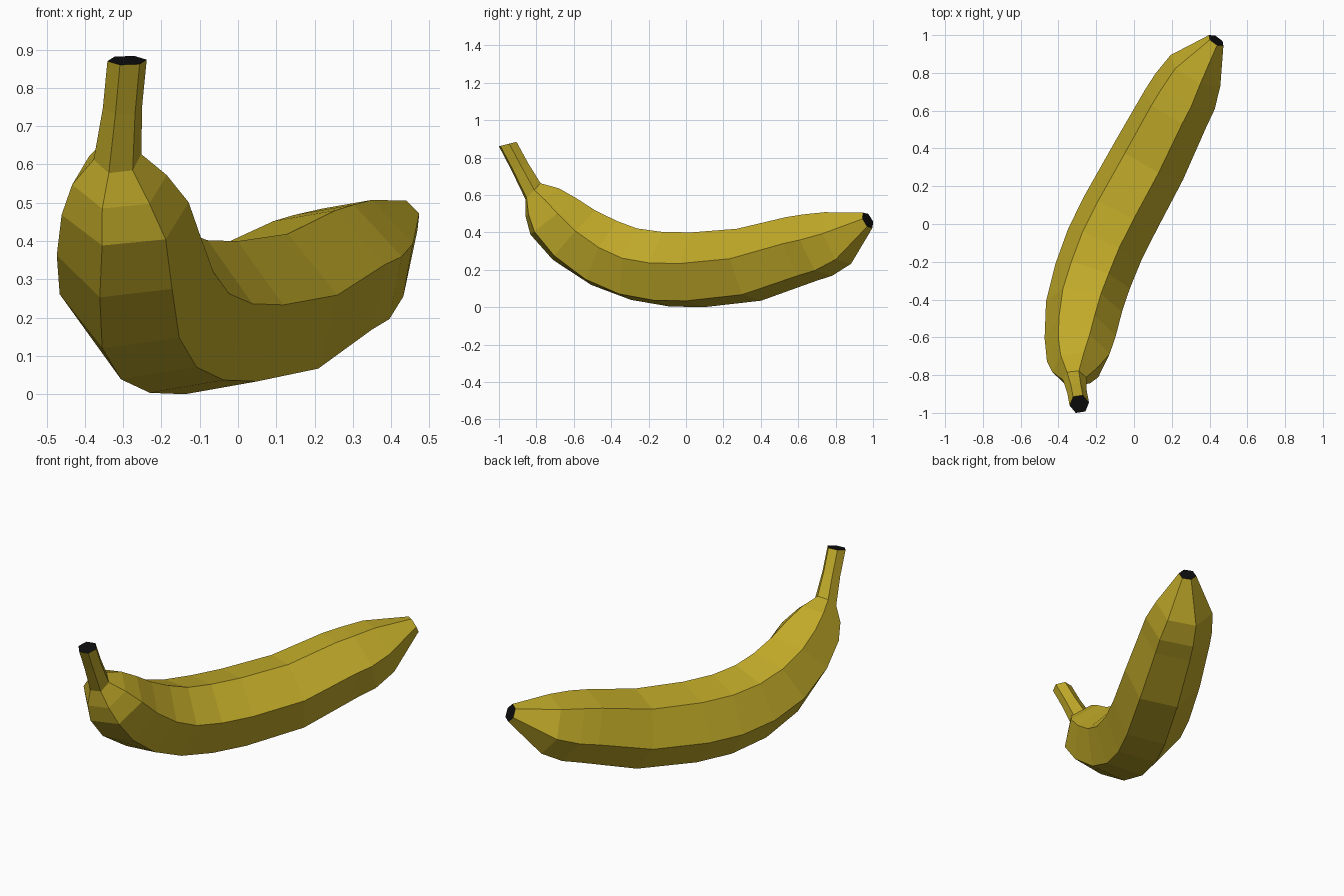
import bpy, bmesh
from math import sin, cos, radians
from mathutils import Vector

if "Cube" in bpy.data.objects:
    bpy.data.objects.remove(bpy.data.objects["Cube"])

def material(name, rgb):
    m = bpy.data.materials.new(name)
    m.diffuse_color = (*rgb, 1)
    m.use_nodes = True
    m.node_tree.nodes["Principled BSDF"].inputs["Base Color"].default_value = m.diffuse_color
    return m

# Rings from stem to tip: x, y, z, radius, heading, pitch
RINGS = [
    (-.28, -.955, .877, .052, 0, -76),
    (-.292, -.89, .755, .052, 0, -66),
    (-.305, -.82, .625, .063, 0, -44),
    (-.30, -.77, .565, .125, 0, -50),
    (-.285, -.71, .49, .168, 0, -52),
    (-.275, -.60, .39, .19, 4, -42),
    (-.255, -.44, .295, .205, 12, -27),
    (-.21, -.28, .235, .21, 20, -13),
    (-.145, -.11, .208, .214, 25, -4),
    (-.06, .06, .205, .214, 27, 0),
    (.09, .335, .232, .209, 28, 10),
    (.23, .61, .315, .192, 28, 18),
    (.28, .70, .337, .185, 28, 19),
    (.335, .81, .375, .157, 29, 20),
    (.445, .97, .47, .048, 33, 25),
]
SIDES, ROLL = 6, 9

bm = bmesh.new()
loops = []
for x, y, z, r, heading, pitch in RINGS:
    h, p = radians(heading), radians(pitch)
    right = Vector((cos(h), -sin(h), 0))
    along = Vector((sin(h) * cos(p), cos(h) * cos(p), sin(p)))
    up = right.cross(along)
    angles = [radians(ROLL + 360 * k / SIDES) for k in range(SIDES)]
    loops.append([bm.verts.new(Vector((x, y, z)) + r * (cos(a) * right + sin(a) * up))
                  for a in angles])

# Peel
for a, b in zip(loops, loops[1:]):
    for k in range(SIDES):
        n = (k + 1) % SIDES
        bm.faces.new((a[k], a[n], b[n], b[k]))

# Dark cut stem and blossom end
for ring in (loops[0], loops[-1]):
    bm.faces.new(ring).material_index = 1
bmesh.ops.recalc_face_normals(bm, faces=bm.faces)

# Stand on the ground, centred
lo = [min(v.co[i] for v in bm.verts) for i in range(3)]
hi = [max(v.co[i] for v in bm.verts) for i in range(3)]
shift = Vector((-(lo[0] + hi[0]) / 2, -(lo[1] + hi[1]) / 2, -lo[2]))
bmesh.ops.translate(bm, verts=bm.verts, vec=shift)

mesh = bpy.data.meshes.new("banana")
bm.to_mesh(mesh)
bm.free()
mesh.materials.append(material("peel yellow", (.53, .40, .022)))
mesh.materials.append(material("dark ends", (.004, .004, .004)))
obj = bpy.data.objects.new("banana", mesh)
bpy.context.collection.objects.link(obj)
